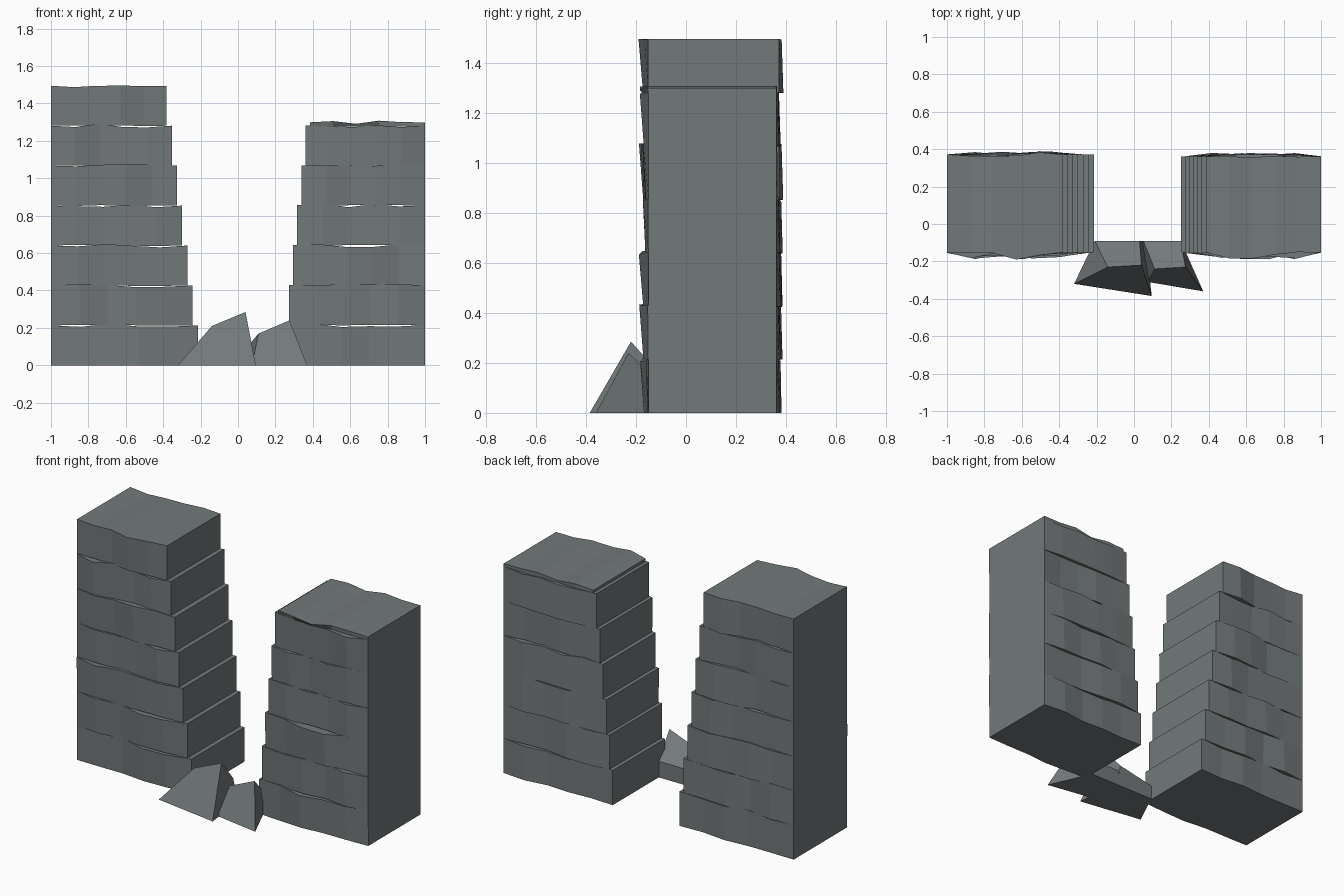
import bpy, bmesh, random

if "Cube" in bpy.data.objects:
    bpy.data.objects.remove(bpy.data.objects["Cube"])

random.seed(4)
stone = bpy.data.materials.new("slate_grey")
stone.diffuse_color = (0.17, 0.19, 0.195, 1)
stone.use_nodes = True
stone.node_tree.nodes["Principled BSDF"].inputs["Base Color"].default_value = stone.diffuse_color


def finish(bm, name):
    bmesh.ops.recalc_face_normals(bm, faces=bm.faces)
    mesh = bpy.data.meshes.new(name)
    bm.to_mesh(mesh)
    bm.free()
    mesh.materials.append(stone)
    obj = bpy.data.objects.new(name, mesh)
    bpy.context.collection.objects.link(obj)


def loft(rings, name):
    """Join rings of four points into a closed solid."""
    bm = bmesh.new()
    vs = [[bm.verts.new(p) for p in ring] for ring in rings]
    for a, b in zip(vs, vs[1:]):
        for i in range(4):
            j = (i + 1) % 4
            bm.faces.new((a[i], a[j], b[j], b[i]))
    bm.faces.new(vs[0])
    bm.faces.new(vs[-1])
    finish(bm, name)


def course(name, x0, x1, z0, z1, back):
    """One stone course: flat ends, rippled front, back and top."""
    n = 6
    rings = []
    for i in range(n):
        inner = 0 < i < n - 1
        x = x0 + (x1 - x0) * i / (n - 1)
        bulge = random.uniform(0, 0.04) if inner else random.uniform(0, 0.005)
        rear = random.uniform(-0.015, 0.018) if inner else 0
        rise = random.uniform(-0.011, 0.011) if inner else 0
        low = z0 + (random.uniform(-0.003, 0.003) if inner and z0 > 0 else 0)
        rings.append([(x, -0.15 - bulge * 0.55, low), (x, back + rear, low),
                      (x, back + rear * 0.6, z1 + rise),
                      (x, -0.15 - bulge, z1 + rise)])
    loft(rings, name)


# Two stepped towers, each course narrower on the side facing the gap
H = 0.2135
for k in range(7):
    course(f"left_course_{k + 1}", -1, -0.215 - 0.0278 * k, H * k, H * (k + 1), 0.372)
for k in range(6):
    course(f"right_course_{k + 1}", 0.25 + 0.0222 * k, 1, H * k, H * (k + 1) + 0.002, 0.362)
# Thin cap on the shorter tower
course("right_cap", 0.384, 1, H * 6 - 0.004, H * 6 + 0.018, 0.362)

# Fallen rocks in the gap: front foot, front ridge, back top, back foot
loft([[(-0.32, -0.32, 0), (-0.14, -0.23, 0.21), (-0.21, -0.09, 0.09), (-0.21, -0.09, 0)],
      [(0.095, -0.385, 0), (0.04, -0.22, 0.285), (0.03, -0.09, 0.14), (0.06, -0.09, 0)]],
     "left_rock")
loft([[(0.075, -0.31, 0), (0.11, -0.24, 0.17), (0.05, -0.09, 0.10), (0.03, -0.09, 0)],
      [(0.37, -0.36, 0), (0.275, -0.23, 0.24), (0.25, -0.09, 0.10), (0.25, -0.09, 0)]],
     "right_rock")
